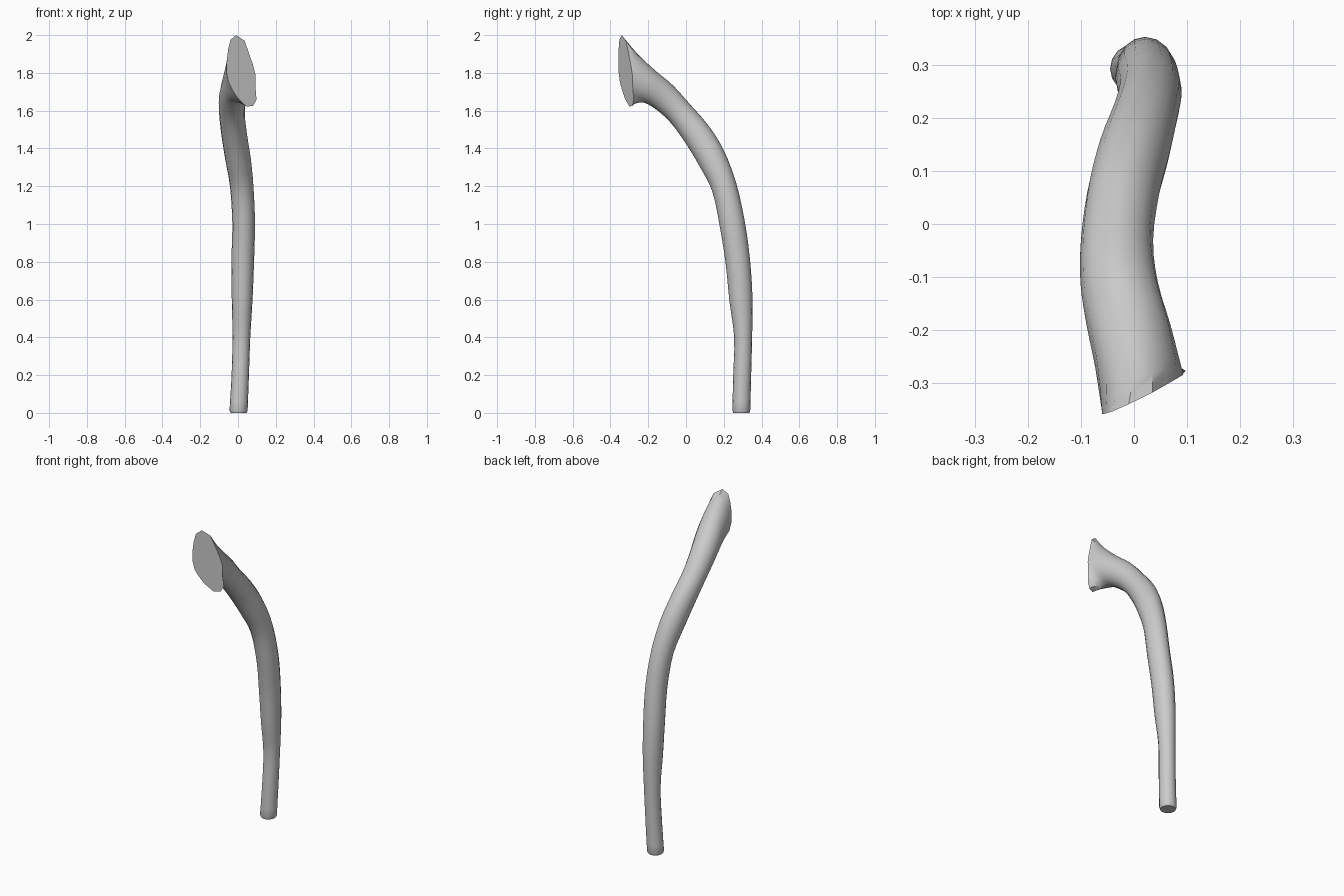
import bpy, bmesh, math
from mathutils import Vector

cube = bpy.data.objects.get("Cube")
if cube:
    bpy.data.objects.remove(cube, do_unlink=True)

SIDES = 16
STEPS = 3

# Rings along the limb: centre x, half width, inner edge (y, z), outer edge (y, z)
stations = [
    (.003, .048, .245, .015, .340, .01),
    (.012, .046, .25, .2, .345, .2),
    (.018, .047, .255, .4, .35, .4),
    (.022, .055, .23, .59, .352, .61),
    (.025, .06, .21, .79, .338, .82),
    (.03, .06, .18, .98, .31, 1.02),
    (.02, .062, .14, 1.17, .265, 1.22),
    (0, .068, .075, 1.3, .2, 1.39),
    (-.02, .068, 0, 1.425, .12, 1.52),
    (-.032, .068, -.08, 1.535, .02, 1.635),
    (-.028, .073, -.15, 1.6, -.07, 1.735),
    (-.011, .079, -.215, 1.64, -.16, 1.81),
]

# Outline (x, z) of the slanted cut at the flared top
cut = [(.093, 1.79), (.08, 1.84), (.06, 1.9), (.035, 1.97),
       (-.01, 2), (-.04, 1.975), (-.053, 1.92), (-.06, 1.86),
       (-.06, 1.8), (-.05, 1.75), (-.03, 1.71), (0, 1.665),
       (.045, 1.622), (.08, 1.625), (.098, 1.66), (.092, 1.73)]


def ring(xc, rx, yi, zi, yo, zo):
    inner, outer = Vector((xc, yi, zi)), Vector((xc, yo, zo))
    mid, half = (inner + outer) / 2, (outer - inner) / 2
    angles = [math.tau * i / SIDES for i in range(SIDES)]
    return [mid + Vector((rx * math.cos(a), 0, 0)) + half * math.sin(a) for a in angles]


def spline(a, b, c, d, t):
    return (b * 2 + (c - a) * t + (a * 2 - b * 5 + c * 4 - d) * t * t
            + (b * 3 - a - c * 3 + d) * t ** 3) / 2


# Key rings, ending in the flare and the planar cut
keys = [ring(*s) for s in stations]
face = [Vector((x, -.335 + .47 * x - .035 * (z - 2), z)) for x, z in cut]
neck = ring(.003, .08, -.25, 1.645, -.24, 1.88)
keys += [[n.lerp(f, .2) for n, f in zip(neck, face)], face]

# Smooth rings between the keys, plus a small bevel at the foot
rings = [ring(.003, .042, .25, 0, .335, 0)]
last = len(keys) - 1
for k in range(last):
    quad = [keys[max(0, min(last, k + o))] for o in (-1, 0, 1, 2)]
    for s in range(STEPS):
        rings.append([spline(*p, s / STEPS) for p in zip(*quad)])
rings.append(face)

# Skin the rings into one closed limb
bm = bmesh.new()
loops = [[bm.verts.new(p) for p in r] for r in rings]
for lo, hi in zip(loops, loops[1:]):
    for i in range(SIDES):
        j = (i + 1) % SIDES
        bm.faces.new((lo[i], lo[j], hi[j], hi[i]))
bm.faces.new(loops[0])
bm.faces.new(loops[-1])
bmesh.ops.recalc_face_normals(bm, faces=bm.faces[:])
mesh = bpy.data.meshes.new("branch")
bm.to_mesh(mesh)
bm.free()

branch = bpy.data.objects.new("branch", mesh)
bpy.context.collection.objects.link(branch)

# Plain grey
grey = bpy.data.materials.new("plain_grey")
grey.use_nodes = True
colour = (.6, .6, .6, 1)
grey.diffuse_color = colour
grey.node_tree.nodes["Principled BSDF"].inputs["Base Color"].default_value = colour
mesh.materials.append(grey)

bpy.ops.object.select_all(action='DESELECT')
branch.select_set(True)
bpy.context.view_layer.objects.active = branch
bpy.ops.object.shade_smooth_by_angle(angle=math.radians(35))
